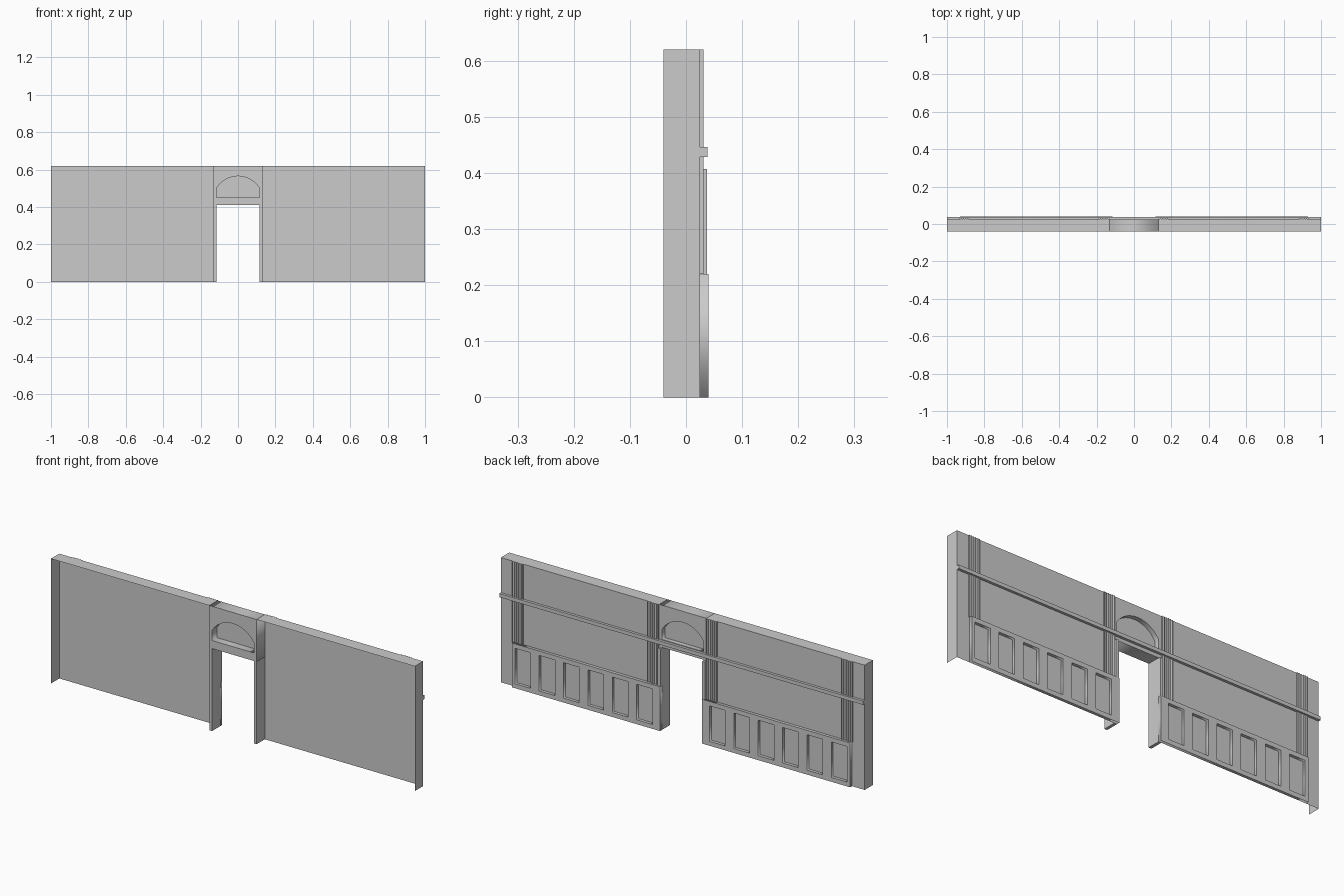
import bpy, bmesh, math
from mathutils import Matrix

if "Cube" in bpy.data.objects:
    bpy.data.objects.remove(bpy.data.objects["Cube"])

H = 0.62        # wall height
FRONT, BACK = -0.04, 0.025


def add(name, bm):
    me = bpy.data.meshes.new(name)
    bm.to_mesh(me)
    bm.free()
    ob = bpy.data.objects.new(name, me)
    bpy.context.collection.objects.link(ob)
    return ob


def box(name, x0, x1, y0, y1, z0, z1):
    bm = bmesh.new()
    bmesh.ops.create_cube(bm, size=1)
    for v in bm.verts:
        v.co = ((x0 + x1) / 2 + v.co.x * (x1 - x0),
                (y0 + y1) / 2 + v.co.y * (y1 - y0),
                (z0 + z1) / 2 + v.co.z * (z1 - z0))
    return add(name, bm)


def slab(name, loops, y0, y1):
    """Plate in the XZ plane; first loop is the outline, the rest are holes."""
    cu = bpy.data.curves.new(name, 'CURVE')
    cu.dimensions, cu.fill_mode = '2D', 'BOTH'
    cu.extrude = (y1 - y0) / 2
    for pts in loops:
        sp = cu.splines.new('POLY')
        sp.points.add(len(pts) - 1)
        for p, (x, z) in zip(sp.points, pts):
            p.co = (x, z, 0, 1)
        sp.use_cyclic_u = True
    tmp = bpy.data.objects.new(name + "_curve", cu)
    bpy.context.collection.objects.link(tmp)
    me = bpy.data.meshes.new_from_object(tmp)
    bm = bmesh.new()
    bm.from_mesh(me)
    bpy.data.objects.remove(tmp)
    bpy.data.meshes.remove(me)
    bm.transform(Matrix.Translation((0, (y0 + y1) / 2, 0)) @ Matrix.Rotation(math.pi / 2, 4, 'X'))
    bmesh.ops.remove_doubles(bm, verts=bm.verts, dist=1e-5)
    bmesh.ops.recalc_face_normals(bm, faces=bm.faces)
    return add(name, bm)


def rect(x0, x1, z0, z1):
    return [(x0, z0), (x1, z0), (x1, z1), (x0, z1)]


def span(s, a, b):
    return (a, b) if s > 0 else (-b, -a)


def wall_shell(name, s):
    """Wall sheet with top and end returns, open at the front."""
    bm = bmesh.new()
    V = lambda x, y, z: bm.verts.new((s * x, y, z))
    a, b, c, d = V(.13, BACK, 0), V(1, BACK, 0), V(1, BACK, H), V(.13, BACK, H)
    e, f, g = V(1, FRONT, 0), V(1, FRONT, H), V(.13, FRONT, H)
    for q in ((b, a, d, c), (e, b, c, f), (c, d, g, f)):
        bm.faces.new(q if s > 0 else q[::-1])
    return add(name, bm)


def fluted_pilaster(name, x0, x1, z0, z1, flutes=5, segs=5):
    y = 0.031
    pts = [(x0, BACK)]
    pitch = (x1 - x0) / flutes
    for i in range(flutes):
        c, r = x0 + pitch * (i + 0.5), pitch * 0.4
        if i == 0:
            pts.append((x0, y))
        for k in range(segs + 1):
            t = math.pi * k / segs
            pts.append((c - r * math.cos(t), y - 0.004 * math.sin(t)))
    pts += [(x1, y), (x1, BACK)]
    bm = bmesh.new()
    face = bm.faces.new([bm.verts.new((px, py, z0)) for px, py in pts])
    ext = bmesh.ops.extrude_face_region(bm, geom=[face], use_keep_orig=True)
    top = [v for v in ext['geom'] if isinstance(v, bmesh.types.BMVert)]
    bmesh.ops.translate(bm, verts=top, vec=(0, 0, z1 - z0))
    bmesh.ops.recalc_face_normals(bm, faces=bm.faces)
    return add(name, bm)


# Left and right halves
for side, s in (("right", 1), ("left", -1)):
    wall_shell(f"wall_{side}", s)

    # Wainscot with six sunken panels
    holes = []
    for i in range(6):
        c = 0.2 + 0.134 * i
        holes.append(rect(*span(s, c - 0.043, c + 0.043), 0.022, 0.198))
    slab(f"wainscot_{side}", [rect(*span(s, 0.115, 0.93), 0, 0.22)] + holes, BACK, 0.04)

    # Fluted pilasters
    for place, a, b in (("inner", 0.131, 0.19), ("outer", 0.876, 0.935)):
        fluted_pilaster(f"pilaster_{place}_{side}", *span(s, a, b), 0.22, H)

    # Door posts: full depth at the wall, thicker above the wainscot
    box(f"door_post_{side}", *span(s, 0.115, 0.13), FRONT, BACK, 0, 0.41)
    box(f"door_casing_{side}", *span(s, 0.115, 0.13), BACK, 0.037, 0.22, 0.407)

# Block over the doorway with arched opening
arch = [(-0.115, 0.45), (0.115, 0.45)]
rise, half = 0.065, 0.115
R = (half ** 2 + rise ** 2) / (2 * rise)
A = math.asin(half / R)
for k in range(13):
    t = A - 2 * A * k / 12
    arch.append((R * math.sin(t), 0.565 - R + R * math.cos(t)))
slab("door_header", [rect(-0.13, 0.13, 0.41, H), arch], FRONT, BACK)
slab("arch_pane", [arch], -0.002, 0.002)

# Picture rail
box("picture_rail", -1, 1, BACK, 0.038, 0.428, 0.446)
